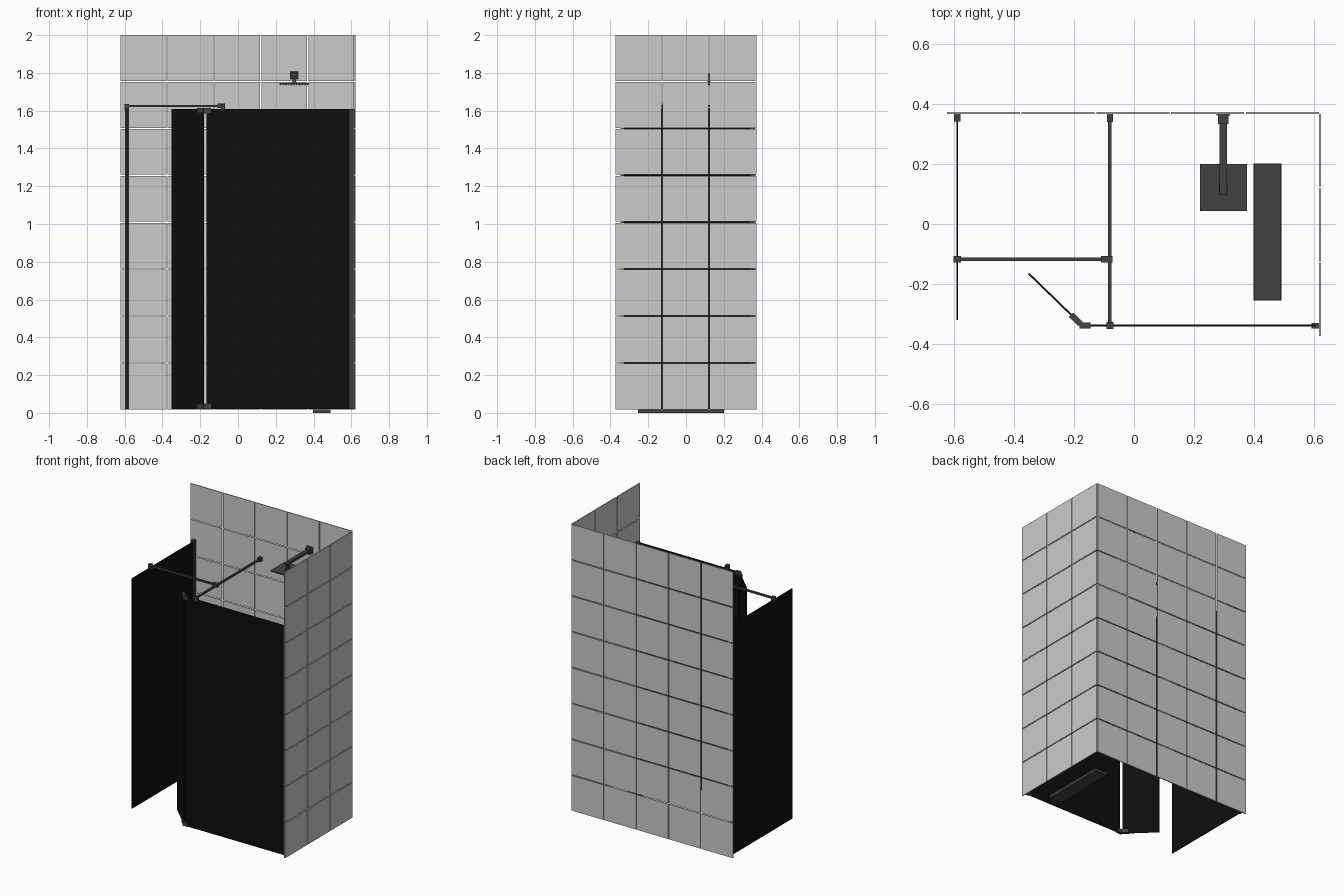
import bpy, bmesh, math
from mathutils import Matrix, Vector

if "Cube" in bpy.data.objects:
    bpy.data.objects.remove(bpy.data.objects["Cube"])


def mat(name, c):
    m = bpy.data.materials.new(name)
    m.diffuse_color = (*c, 1)
    m.use_nodes = True
    m.node_tree.nodes["Principled BSDF"].inputs["Base Color"].default_value = m.diffuse_color
    return m


TILE = mat("grey_tile", (0.6, 0.6, 0.6))
METAL = mat("dark_metal", (0.055, 0.055, 0.055))
GLASS = mat("black_glass", (0.004, 0.004, 0.004))


def add_box(bm, lo, hi):
    lo, hi = Vector(lo), Vector(hi)
    m = Matrix.Translation((lo + hi) / 2) @ Matrix.Diagonal((*(hi - lo), 1))
    return bmesh.ops.create_cube(bm, size=1, matrix=m)["verts"]


def finish(bm, name, material):
    me = bpy.data.meshes.new(name)
    bm.to_mesh(me)
    bm.free()
    me.materials.append(material)
    ob = bpy.data.objects.new(name, me)
    bpy.context.collection.objects.link(ob)
    return ob


def box(name, lo, hi, material=METAL, angle=0, bevel=0):
    """Box; with an angle it is turned about its own vertical centre line."""
    bm = bmesh.new()
    add_box(bm, lo, hi)
    if angle:
        c = (Vector(lo) + Vector(hi)) / 2
        bmesh.ops.rotate(bm, verts=bm.verts, cent=c, matrix=Matrix.Rotation(angle, 3, 'Z'))
    if bevel:
        bmesh.ops.bevel(bm, geom=bm.edges[:], offset=bevel, segments=1, affect='EDGES')
    return finish(bm, name, material)


def block(name, c, s, **kw):
    c, s = Vector(c), Vector(s) / 2
    return box(name, c - s, c + s, **kw)


# Tiled walls: separate tiles with open joints
P, W, Z0, T = 0.2485, 0.2425, 0.0185, 0.0065
bm = bmesh.new()
for i in range(5):
    for k in range(8):
        x, z = -0.622 + i * P, Z0 + k * P
        add_box(bm, (x, 0.373 - T, z), (x + W, 0.373, z + W))
finish(bm, "back_wall_tiles", TILE)
bm = bmesh.new()
for j in range(3):
    for k in range(8):
        y, z = -0.373 + j * P, Z0 + k * P
        add_box(bm, (0.622 - T, y, z), (0.622, y + W, z + W))
finish(bm, "right_wall_tiles", TILE)

# Glass panels
XL, YF, G = -0.588, -0.338, 0.003
box("left_glass", (XL - G, -0.32, 0.02), (XL + G, 0.36, 1.613), GLASS)
box("front_glass", (-0.166, YF - G, 0.02), (0.605, YF + G, 1.61), GLASS)
a, b = Vector((-0.35, -0.165)), Vector((-0.181, -0.329))
mid, d = (a + b) / 2, b - a
fold = math.atan2(d.y, d.x)
block("folding_glass", (mid.x, mid.y, 0.815), (d.length, 2 * G, 1.59), material=GLASS, angle=fold)

# Wall profiles holding the glass
box("left_wall_profile", (XL - 0.01, 0.342, 0.02), (XL + 0.01, 0.367, 1.613))
box("front_wall_profile", (0.59, YF - 0.009, 0.02), (0.6155, YF + 0.009, 1.61))

# Hinges at the top and bottom of the fold
for label, z in (("top", 1.6), ("bottom", 0.034)):
    block(label + "_hinge_fixed_leaf", (-0.163, YF, z), (0.038, 0.02, 0.027))
    block(label + "_hinge_fold_leaf", (-0.194, -0.317, z), (0.044, 0.02, 0.027), angle=fold)
    bpy.ops.mesh.primitive_cylinder_add(vertices=16, radius=0.008, depth=0.03, location=(-0.177, -0.332, z))
    pin = bpy.context.object
    pin.name = label + "_hinge_pin"
    pin.data.materials.append(METAL)
    bpy.ops.object.shade_smooth_by_angle()

# Stabiliser bars with their clamps
XB, YB, ZB = -0.08, -0.117, 1.625
box("long_bar", (XB - 0.006, YF, ZB - 0.006), (XB + 0.006, 0.367, ZB + 0.006))
box("cross_bar", (XL, YB - 0.006, ZB - 0.006), (XB, YB + 0.006, ZB + 0.006))
block("long_bar_wall_socket", (XB, 0.353, ZB), (0.021, 0.028, 0.026))
block("long_bar_glass_clamp", (XB, YF, 1.617), (0.022, 0.024, 0.038))
block("bar_joint", (XB - 0.01, YB, ZB), (0.038, 0.022, 0.024))
block("cross_bar_glass_clamp", (XL, YB, 1.618), (0.024, 0.022, 0.036))
block("left_glass_corner_cap", (XL, 0.354, 1.617), (0.021, 0.026, 0.012))

# Shower arm and head
XS, YS = 0.297, 0.122
block("arm_flange", (XS, 0.364, 1.787), (0.046, 0.006, 0.046))
block("arm_socket", (XS, 0.35, 1.787), (0.036, 0.034, 0.038))
box("shower_arm", (XS - 0.013, 0.097, 1.78), (XS + 0.013, 0.366, 1.797))
block("head_neck", (XS, YS, 1.762), (0.018, 0.018, 0.04))
block("neck_collar", (XS, YS, 1.749), (0.028, 0.028, 0.008))
box("shower_head", (XS - 0.078, YS - 0.078, 1.738), (XS + 0.078, YS + 0.078, 1.746))
bm = bmesh.new()
for i in range(11):
    for j in range(11):
        c = Matrix.Translation((XS + (i - 5) * 0.0142, YS + (j - 5) * 0.0142, 1.736))
        bmesh.ops.create_cone(bm, cap_ends=True, segments=6, radius1=0.002, radius2=0.003, depth=0.005, matrix=c)
finish(bm, "shower_nozzles", METAL)

# Floor drain: tray with a raised rim and a cover plate
box("drain_tray", (0.397, -0.255, 0), (0.491, 0.202, 0.014))
bm = bmesh.new()
for lo, hi in (((0.397, -0.255), (0.401, 0.202)), ((0.487, -0.255), (0.491, 0.202)),
               ((0.401, -0.255), (0.487, -0.251)), ((0.401, 0.198), (0.487, 0.202))):
    add_box(bm, (*lo, 0.014), (*hi, 0.019))
finish(bm, "drain_rim", METAL)
box("drain_cover", (0.403, -0.249, 0.014), (0.485, 0.196, 0.0185))
